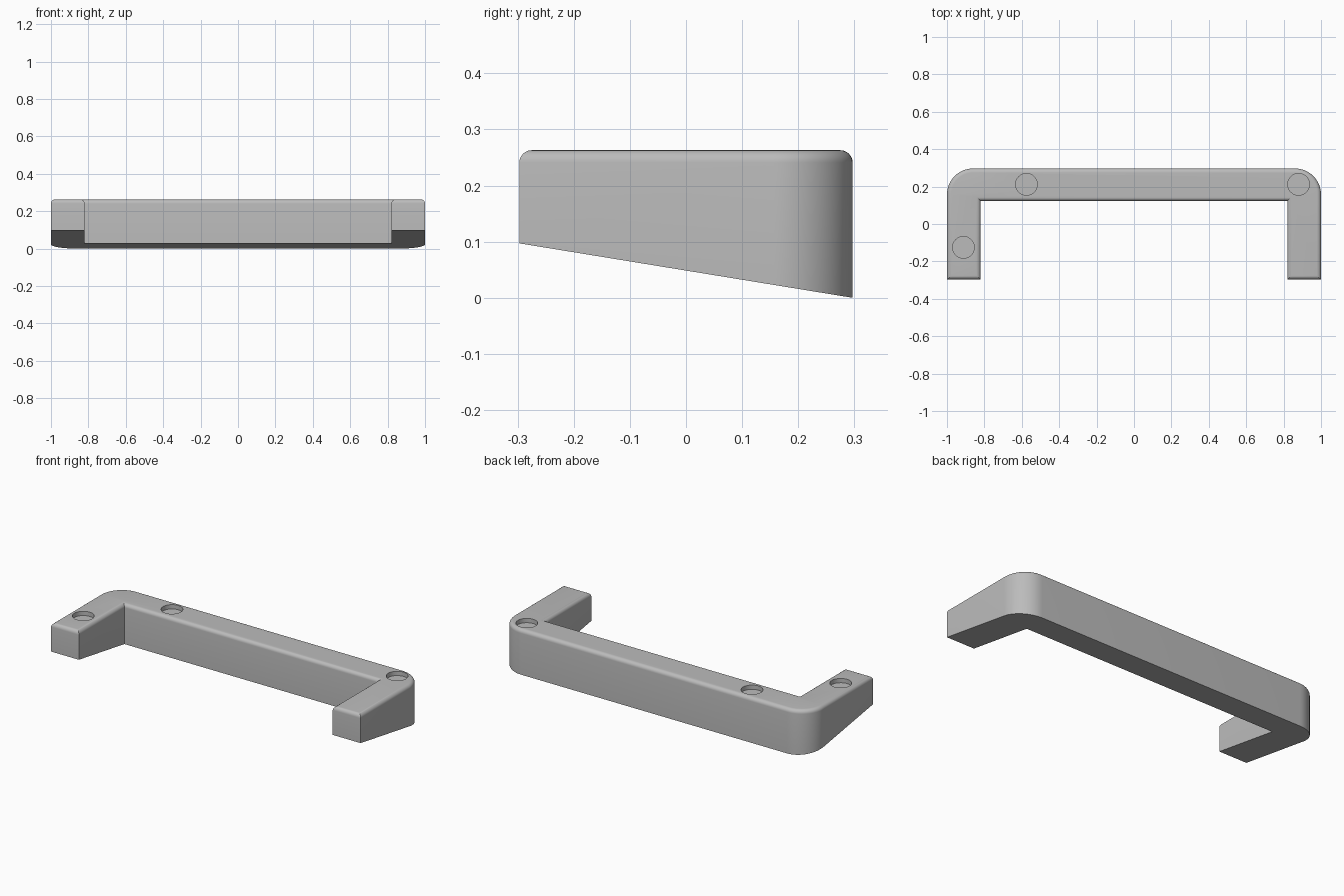
import bpy, bmesh, math

cube = bpy.data.objects.get("Cube")
if cube:
    bpy.data.objects.remove(cube, do_unlink=True)

HALF_Y, TOP, CORNER, FILLET = 0.297, 0.263, 0.14, 0.022
INNER_X, INNER_Y, FRONT_RISE = 0.82, 0.123, 0.097
HOLE_R, HOLE_DEPTH = 0.058, 0.025
HOLES = [(-0.575, 0.212), (0.88, 0.212), (-0.912, -0.125)]

grey = bpy.data.materials.new("plain grey")
grey.use_nodes = True
colour = (0.5, 0.5, 0.5, 1)
grey.diffuse_color = colour
grey.node_tree.nodes["Principled BSDF"].inputs["Base Color"].default_value = colour


def make_object(name, bm):
    bmesh.ops.recalc_face_normals(bm, faces=bm.faces)
    mesh = bpy.data.meshes.new(name)
    bm.to_mesh(mesh)
    bm.free()
    mesh.materials.append(grey)
    obj = bpy.data.objects.new(name, mesh)
    bpy.context.collection.objects.link(obj)
    return obj


# U-shaped outline: right half, then its mirror
half = [(INNER_X, INNER_Y), (INNER_X, -HALF_Y), (1, -HALF_Y)]
for i in range(17):
    a = math.radians(90) * i / 16
    half.append((1 - CORNER + CORNER * math.cos(a),
                 HALF_Y - CORNER + CORNER * math.sin(a)))
outline = half + [(-x, y) for x, y in reversed(half)]

# Extruded body with a sloping underside
bm = bmesh.new()
base = bm.faces.new([bm.verts.new((x, y, 0)) for x, y in outline])
raised = bmesh.ops.extrude_face_region(bm, geom=[base], use_keep_orig=True)["geom"]
for v in raised:
    if isinstance(v, bmesh.types.BMVert):
        v.co.z = TOP
for v in bm.verts:
    if v.co.z < TOP / 2:
        v.co.z = FRONT_RISE * (HALF_Y - v.co.y) / (2 * HALF_Y)
bmesh.ops.recalc_face_normals(bm, faces=bm.faces)

# Rounded top edges
rim = [e for e in bm.edges if all(v.co.z > TOP - 0.001 for v in e.verts)]
bmesh.ops.bevel(bm, geom=rim, offset=FILLET, segments=6, profile=0.5,
                affect='EDGES', clamp_overlap=False)
body = make_object("bracket_body", bm)

# Shallow round recesses in the top
bm = bmesh.new()
for x, y in HOLES:
    new = bmesh.ops.create_cone(bm, cap_ends=True, segments=48, radius1=HOLE_R,
                                radius2=HOLE_R, depth=2 * HOLE_DEPTH)["verts"]
    bmesh.ops.translate(bm, verts=new, vec=(x, y, TOP))
cutter = make_object("recess_cutter", bm)
cutter.hide_render = True
cutter.hide_set(True)

recesses = body.modifiers.new("recesses", 'BOOLEAN')
recesses.operation = 'DIFFERENCE'
recesses.solver = 'EXACT'
recesses.object = cutter

# Apply the cut, then smooth the fillets
bpy.ops.object.select_all(action='DESELECT')
bpy.context.view_layer.objects.active = body
body.select_set(True)
bpy.ops.object.modifier_apply(modifier=recesses.name)
bpy.data.objects.remove(cutter, do_unlink=True)
bpy.ops.object.shade_smooth_by_angle(angle=math.radians(30))
